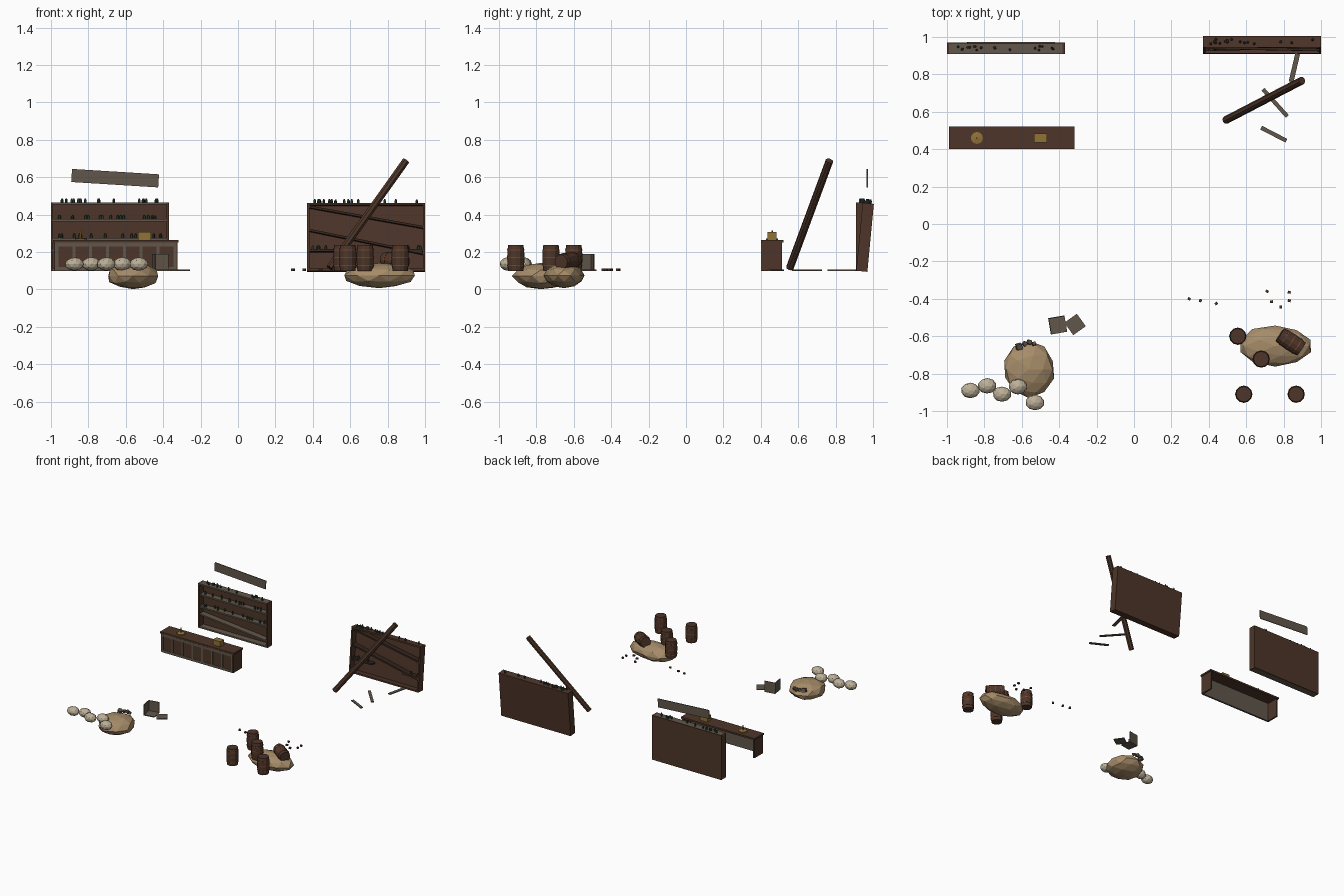
import bpy, bmesh, math, random
from mathutils import Matrix, Vector, Euler

if "Cube" in bpy.data.objects:
    bpy.data.objects.remove(bpy.data.objects["Cube"])

random.seed(4)

def material(name, r, g, b):
    m = bpy.data.materials.new(name)
    m.diffuse_color = (r, g, b, 1)
    m.use_nodes = True
    m.node_tree.nodes["Principled BSDF"].inputs["Base Color"].default_value = m.diffuse_color
    return m

WOOD = material("dark_wood", 0.075, 0.036, 0.022)
DARK = material("charred_wood", 0.038, 0.02, 0.013)
GREY = material("grey_wood", 0.12, 0.095, 0.07)
SAND = material("sand", 0.38, 0.26, 0.14)
SACK = material("sackcloth", 0.50, 0.43, 0.31)
GOLD = material("brass", 0.28, 0.17, 0.04)
GLASS = material("green_glass", 0.03, 0.055, 0.035)
RUST = material("rusty_iron", 0.19, 0.06, 0.025)
I = Matrix.Identity(4)

def finish(name, bm, mat, matrix=I):
    bmesh.ops.recalc_face_normals(bm, faces=bm.faces)
    me = bpy.data.meshes.new(name)
    bm.to_mesh(me)
    bm.free()
    me.materials.append(mat)
    ob = bpy.data.objects.new(name, me)
    ob.matrix_world = matrix
    bpy.context.collection.objects.link(ob)
    return ob

def place(loc, rot=(0, 0, 0)):
    return Matrix.Translation(loc) @ Euler(rot).to_matrix().to_4x4()

def box(name, loc, size, mat, rot=(0, 0, 0), base=I):
    bm = bmesh.new()
    bmesh.ops.create_cube(bm, size=1)
    bmesh.ops.scale(bm, vec=size, verts=bm.verts)
    return finish(name, bm, mat, base @ place(loc, rot))

def lathe(name, profile, sides, mat, matrix=I):
    bm = bmesh.new()
    rings = [[bm.verts.new((r * math.cos(2 * math.pi * i / sides),
                            r * math.sin(2 * math.pi * i / sides), z))
              for i in range(sides)] for r, z in profile]
    for a, b in zip(rings, rings[1:]):
        for i in range(sides):
            j = (i + 1) % sides
            bm.faces.new((a[i], a[j], b[j], b[i]))
    bm.faces.new(rings[0])
    bm.faces.new(rings[-1])
    return finish(name, bm, mat, matrix)

def rock(name, loc, radii, mat, jitter):
    bm = bmesh.new()
    bmesh.ops.create_icosphere(bm, subdivisions=2, radius=1)
    for v in bm.verts:
        v.co *= 1 + random.uniform(-jitter, jitter)
    bmesh.ops.scale(bm, vec=radii, verts=bm.verts)
    return finish(name, bm, mat, place(loc))

def bottle_row(name, xs, y, z, base):
    for x in xs:
        lathe(name, [(.007, 0), (.007, .014), (.004, .018), (.004, .022)], 6, GLASS,
              base @ place((x, y + random.uniform(-.012, .012), z)))

def slots(a, b, count):
    return sorted(random.uniform(a, b) for _ in range(count))

def cabinet(name, base, mat, shelves):
    # Local frame: x centred, y 0 front to .06 back, z 0 to .365
    w, d, h = .63, .06, .365
    box(name + "_back", (0, d - .004, h / 2), (w, .008, h), WOOD, base=base)
    for s in (-1, 1):
        box(name + "_side", (s * (w / 2 - .006), d / 2, h / 2), (.012, d, h), WOOD, base=base)
    for z in (.006, h - .006):
        box(name + "_end_board", (0, d / 2, z), (w, d, .012), mat, base=base)
    for zl, zr, x0, x1 in shelves:
        box(name + "_shelf", ((x0 + x1) / 2, d / 2, (zl + zr) / 2),
            (math.hypot(x1 - x0, zr - zl), d - .01, .012), GREY if mat is GREY else DARK,
            (0, -math.atan2(zr - zl, x1 - x0), 0), base)

# Upright shelf unit with bottles
left = place((-.685, .91, .10))
cabinet("left_cabinet", left, GREY, [(.27, .27, -.305, .305), (.17, .17, -.305, .305),
                                     (.11, .05, -.305, .305)])
for z, n in ((.365, 18), (.276, 15), (.176, 14)):
    bottle_row("left_bottle", slots(-.295, .295, n), .03, z, left)

# Leaning shelf unit with collapsed boards
right = place((.685, .91, .10), (-.095, 0, 0))
cabinet("right_cabinet", right, WOOD, [(.345, .235, -.305, .305), (.22, .095, -.305, .305),
                                       (.11, .11, -.305, -.12), (.11, .11, .16, .305)])
bottle_row("right_bottle", slots(-.28, .28, 16), .03, .365, right)
bottle_row("right_bottle", slots(-.29, -.14, 6), .025, .116, right)
bottle_row("right_bottle", slots(.18, .29, 3), .025, .116, right)

# Tilted sign board
box("sign_board", (-.657, .969, .595), (.466, .006, .07), GREY, (0, .062, 0))

# Counter, open at the back and below
cx, cy = -.653, .46
box("counter_top", (cx, cy, .258), (.67, .12, .014), WOOD)
box("counter_front", (cx, .411, .176), (.65, .01, .152), GREY)
for s in (-1, 1):
    box("counter_end", (cx + s * .323, cy, .176), (.012, .108, .152), WOOD)
for i in range(8):
    box("counter_stile", (cx - .315 + i * .09, .404, .176), (.014, .006, .152), GREY)
for z in (.11, .24):
    box("counter_rail", (cx, .404, z), (.645, .006, .02), GREY)
for i in range(7):
    box("counter_panel", (cx - .27 + i * .09, .4055, .175), (.074, .004, .11), WOOD)
box("cash_box", (-.5, .46, .286), (.068, .05, .042), GOLD)
lathe("lamp_base", [(.032, 0), (.032, .006), (.004, .01), (.004, .05)], 12, GOLD,
      place((-.84, .46, .265)))

# Fallen beam and loose planks
a, b = Vector((.49, .555, .115)), Vector((.898, .767, .688))
lathe("fallen_beam", [(.021, 0), (.021, (b - a).length)], 8, WOOD,
      Matrix.Translation(a) @ (b - a).to_track_quat('Z', 'Y').to_matrix().to_4x4())
for x0, y0, x1, y1, w in ((.84, .76, .875, .91, .026), (.69, .72, .82, .575, .022),
                          (.68, .515, .815, .445, .022)):
    box("loose_plank", ((x0 + x1) / 2, (y0 + y1) / 2, .103),
        (math.hypot(x1 - x0, y1 - y0), w, .006), GREY, (0, 0, math.atan2(y1 - y0, x1 - x0)))

# Sand mounds, sacks and small stones
rock("left_mound", (-.562, -.777, .072), (.138, .148, .07), SAND, .04)
rock("right_mound", (.755, -.652, .075), (.2, .108, .066), SAND, .04)
for x, y in ((-.875, -.89), (-.785, -.865), (-.705, -.91), (-.62, -.87), (-.53, -.955)):
    rock("sack", (x, y, .136), (.05, .041, .036), SACK, .03)
for x, y, s in ((-.615, -.655, .03), (-.585, -.64, .02), (-.56, -.632, .022), (-.535, -.64, .018)):
    box("chip", (x, y, .115), (s, s, s), GREY, (.3, .2, x * 20))

# Broken crate: two walls, a floor and a loose lid
crate = place((-.408, -.54, .10), (0, 0, .17))
box("crate_floor", (0, 0, .003), (.088, .088, .006), GREY, base=crate)
box("crate_wall", (-.042, 0, .045), (.005, .088, .09), GREY, base=crate)
box("crate_wall", (0, .042, .045), (.088, .005, .09), GREY, base=crate)
box("crate_lid", (-.315, -.537, .103), (.082, .082, .006), GREY, (0, 0, .62))

# Barrels
def barrel(matrix):
    lathe("barrel", [(.041, 0), (.045, .035), (.046, .07), (.045, .105), (.041, .138)],
          12, WOOD, matrix)
    for z in (.028, .07, .11):
        lathe("barrel_hoop", [(.0465, z - .003), (.0465, z + .003)], 12, RUST, matrix)

for x, y in ((.555, -.6), (.68, -.722), (.587, -.91), (.867, -.91)):
    barrel(place((x, y, .10)))
barrel(place((.838, -.63, .152)) @ Matrix.Rotation(-.59, 4, 'Z')
       @ Matrix.Rotation(math.pi / 2 + .08, 4, 'Y') @ Matrix.Translation((0, 0, -.069)))

# Scattered bits on the floor
for x, y in ((.295, -.4), (.355, -.41), (.44, -.425), (.712, -.36), (.735, -.415),
             (.785, -.445), (.83, -.365), (.83, -.41)):
    box("scrap", (x, y, .106), (.016, .014, .012), WOOD, (0, 0, x * 30))
